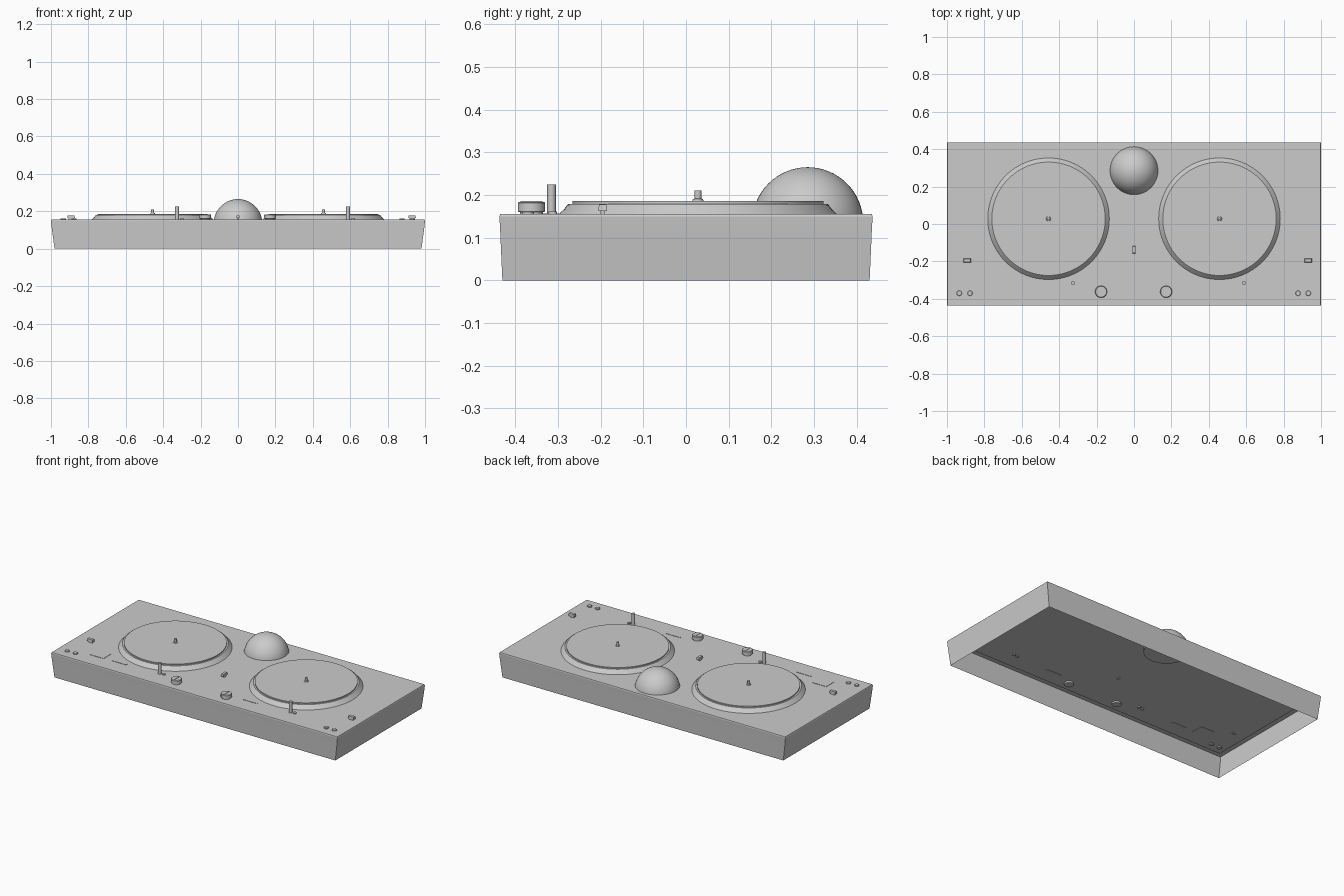
import bpy, math

if "Cube" in bpy.data.objects:
    bpy.data.objects.remove(bpy.data.objects["Cube"])

TOP = 0.155  # height of the deck surface


def make(name, verts, faces, smooth=False):
    mesh = bpy.data.meshes.new(name)
    mesh.from_pydata(verts, [], faces)
    mesh.update()
    obj = bpy.data.objects.new(name, mesh)
    bpy.context.collection.objects.link(obj)
    if smooth:
        bpy.ops.object.select_all(action='DESELECT')
        obj.select_set(True)
        bpy.context.view_layer.objects.active = obj
        bpy.ops.object.shade_smooth_by_angle(angle=math.radians(35))
    return obj


def loft(name, rings, cap_top=True, cap_bottom=False, smooth=False):
    """Skin a stack of equal-sized point rings."""
    n = len(rings[0])
    verts = [p for ring in rings for p in ring]
    faces = [(r * n + i, r * n + (i + 1) % n, (r + 1) * n + (i + 1) % n, (r + 1) * n + i)
             for r in range(len(rings) - 1) for i in range(n)]
    if cap_top:
        faces.append(tuple(range(len(verts) - n, len(verts))))
    if cap_bottom:
        faces.append(tuple(reversed(range(n))))
    return make(name, verts, faces, smooth)


def rect(hx, hy, z, x=0, y=0):
    return [(x - hx, y - hy, z), (x + hx, y - hy, z), (x + hx, y + hy, z), (x - hx, y + hy, z)]


def turned(name, x, y, profile, n=32, bottom=True):
    """Round part from (radius, z) pairs, listed bottom to top."""
    rings = [[(x + r * math.cos(2 * math.pi * i / n), y + r * math.sin(2 * math.pi * i / n), z)
              for i in range(n)] for r, z in profile]
    return loft(name, rings, True, bottom, True)


def block(name, x, y, hx, hy, z0, z1, taper=1.0):
    return loft(name, [rect(hx, hy, z0, x, y), rect(hx * taper, hy * taper, z1, x, y)], True, True)


# Hollow tapered case, open underneath, with an inner ledge
loft("case", [rect(0.981, 0.43, 0), rect(0.996, 0.435, 0.112), rect(1.0, 0.437, 0.150),
              rect(0.998, 0.435, TOP)])
loft("inner_ledge", [rect(0.966, 0.405, 0.145), rect(0.998, 0.436, 0.145)], cap_top=False)

# Central dome
dome = [(0.13 * math.cos(a), 0.135 + 0.13 * math.sin(a))
        for a in (math.pi / 2 * i / 16 for i in range(16))]
turned("dome", 0, 0.285, dome + [(0.001, 0.265)], 48)

# The two decks: platter, record, spindle
for side, cx in (("left", -0.457), ("right", 0.457)):
    cy = 0.028
    turned(side + "_platter", cx, cy,
           [(0.325, TOP), (0.321, 0.160), (0.313, 0.167), (0.307, 0.176), (0.303, 0.179)], 96, False)
    turned(side + "_record", cx, cy, [(0.294, 0.177), (0.294, 0.186)], 96, False)
    turned(side + "_spindle", cx, cy,
           [(0.013, 0.186), (0.012, 0.190), (0.008, 0.192), (0.008, 0.210)], 20)
    # Controls repeated on each deck
    turned(side + "_post", cx + 0.131, -0.315, [(0.010, 0.15), (0.010, 0.225)], 20)
    turned(side + "_post_button", cx + 0.158, -0.312, [(0.010, 0.15), (0.010, 0.161)], 20)
    block(side + "_slot", cx - 0.143, -0.325, 0.05, 0.006, 0.153, 0.157)

# Rotary knobs with pointer ridge
for side, x in (("left", -0.176), ("right", 0.172)):
    turned(side + "_knob", x, -0.362,
           [(0.027, 0.145), (0.027, 0.160), (0.032, 0.161), (0.032, 0.181), (0.029, 0.184)], 32)
    block(side + "_knob_pointer", x, -0.362, 0.003, 0.026, 0.183, 0.186)

# Corner push buttons
for i, x in enumerate((-0.934, -0.877, 0.877, 0.932)):
    turned(f"corner_button_{i + 1}", x, -0.37, [(0.014, 0.15), (0.014, 0.160), (0.012, 0.162)], 24)

# Sliding fader caps on short stems
for name, x, y, hx, hy in (("left_fader", -0.892, -0.195, 0.020, 0.010),
                           ("right_fader", 0.931, -0.195, 0.020, 0.010),
                           ("cross_fader", 0.0, -0.137, 0.009, 0.020)):
    block(name + "_stem", x, y, hx * 0.7, hy * 0.5, 0.15, 0.164)
    block(name + "_cap", x, y, hx, hy, 0.163, 0.178, 0.9)

# Small display panel
block("display", -0.753, -0.295, 0.048, 0.040, 0.153, 0.157)
